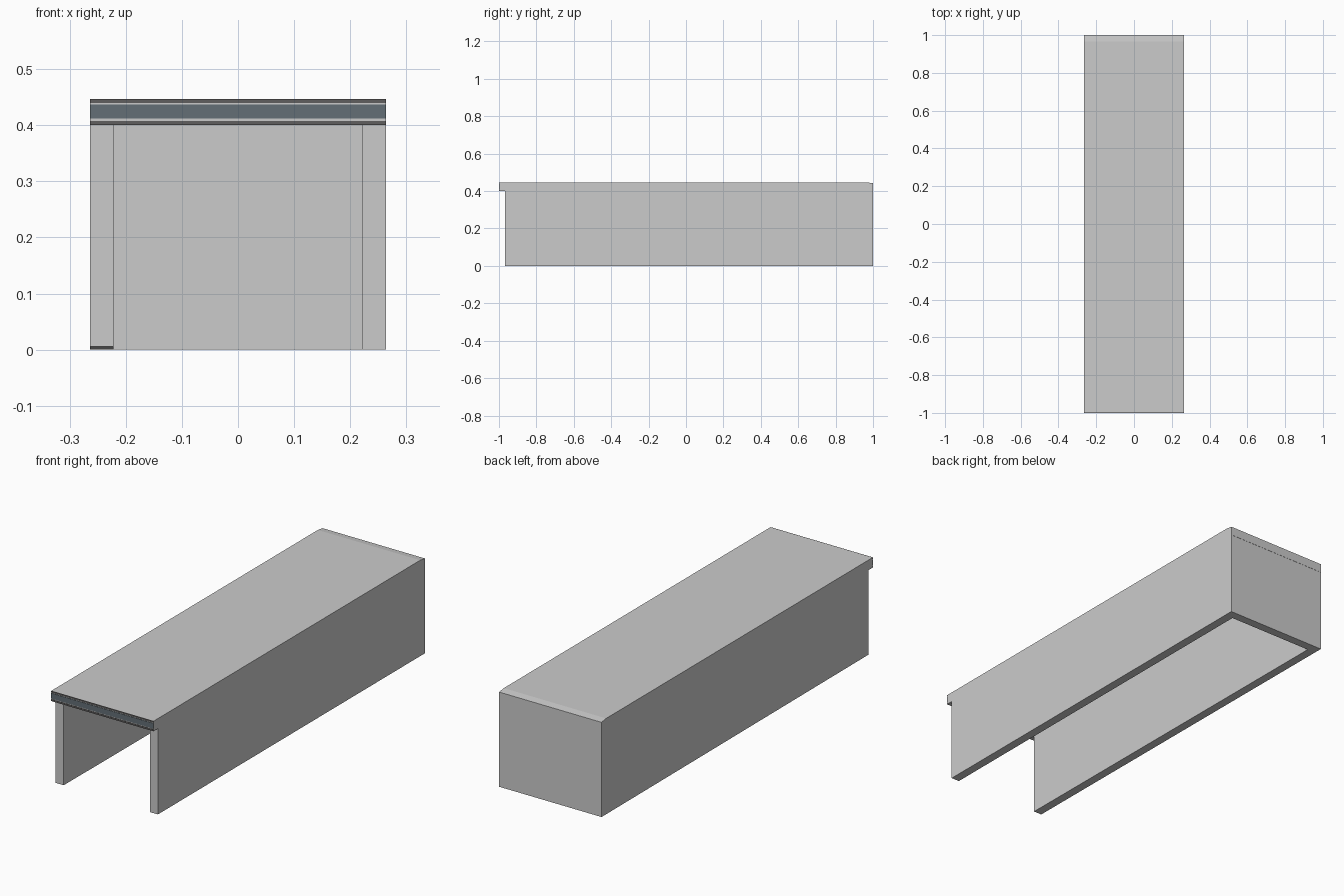
import bpy, bmesh

if "Cube" in bpy.data.objects:
    bpy.data.objects.remove(bpy.data.objects["Cube"])

HALF_W, TOP, UNDER, WALL = 0.264, 0.447, 0.40, 0.042
FRONT, BACK = -0.967, 0.999


def material(name, rgb):
    m = bpy.data.materials.new(name)
    m.diffuse_color = (*rgb, 1)
    m.use_nodes = True
    m.node_tree.nodes["Principled BSDF"].inputs["Base Color"].default_value = m.diffuse_color
    return m


grey = material("light grey", (0.6, 0.6, 0.6))
dark = material("dark grey", (0.115, 0.112, 0.112))
slate = material("slate blue", (0.125, 0.158, 0.18))


def extrude_x(name, profile, x0, x1, mat):
    """Extrude a (y, z) profile from x0 to x1."""
    bm = bmesh.new()
    a = [bm.verts.new((x0, y, z)) for y, z in profile]
    b = [bm.verts.new((x1, y, z)) for y, z in profile]
    n = len(profile)
    bm.faces.new(a)
    bm.faces.new(b[::-1])
    for i in range(n):
        j = (i + 1) % n
        bm.faces.new((a[j], a[i], b[i], b[j]))
    bmesh.ops.recalc_face_normals(bm, faces=bm.faces)
    me = bpy.data.meshes.new(name)
    bm.to_mesh(me)
    bm.free()
    me.materials.append(mat)
    ob = bpy.data.objects.new(name, me)
    bpy.context.collection.objects.link(ob)
    return ob


def box(name, x0, x1, y0, y1, z0, z1, mat):
    return extrude_x(name, [(y0, z0), (y1, z0), (y1, z1), (y0, z1)], x0, x1, mat)


# Top slab, easing down slightly at the back edge
extrude_x("top_slab", [(-0.998, UNDER), (1, UNDER), (1, 0.442), (0.965, TOP), (-0.998, TOP)],
          -HALF_W, HALF_W, grey)

# Side walls; the left foot lifts very slightly toward the front
inner = HALF_W - WALL
for name, x0, x1, lift in (("left_wall", -HALF_W, -inner, 0.006), ("right_wall", inner, HALF_W, 0.0)):
    extrude_x(name, [(FRONT, lift), (BACK, 0), (BACK, UNDER), (FRONT, UNDER)], x0, x1, grey)

# Back wall closing the far end
box("back_wall", -inner, inner, BACK - WALL, BACK, 0, UNDER, grey)

# Front edge trim: slate band between two dark borders and thin grey lines
box("edge_band", -HALF_W, HALF_W, -1, -0.998, 0.412, 0.437, slate)
box("lower_edge_border", -HALF_W, HALF_W, -1, -0.998, UNDER, 0.408, dark)
box("upper_edge_border", -HALF_W, HALF_W, -1, -0.998, 0.440, TOP, dark)
